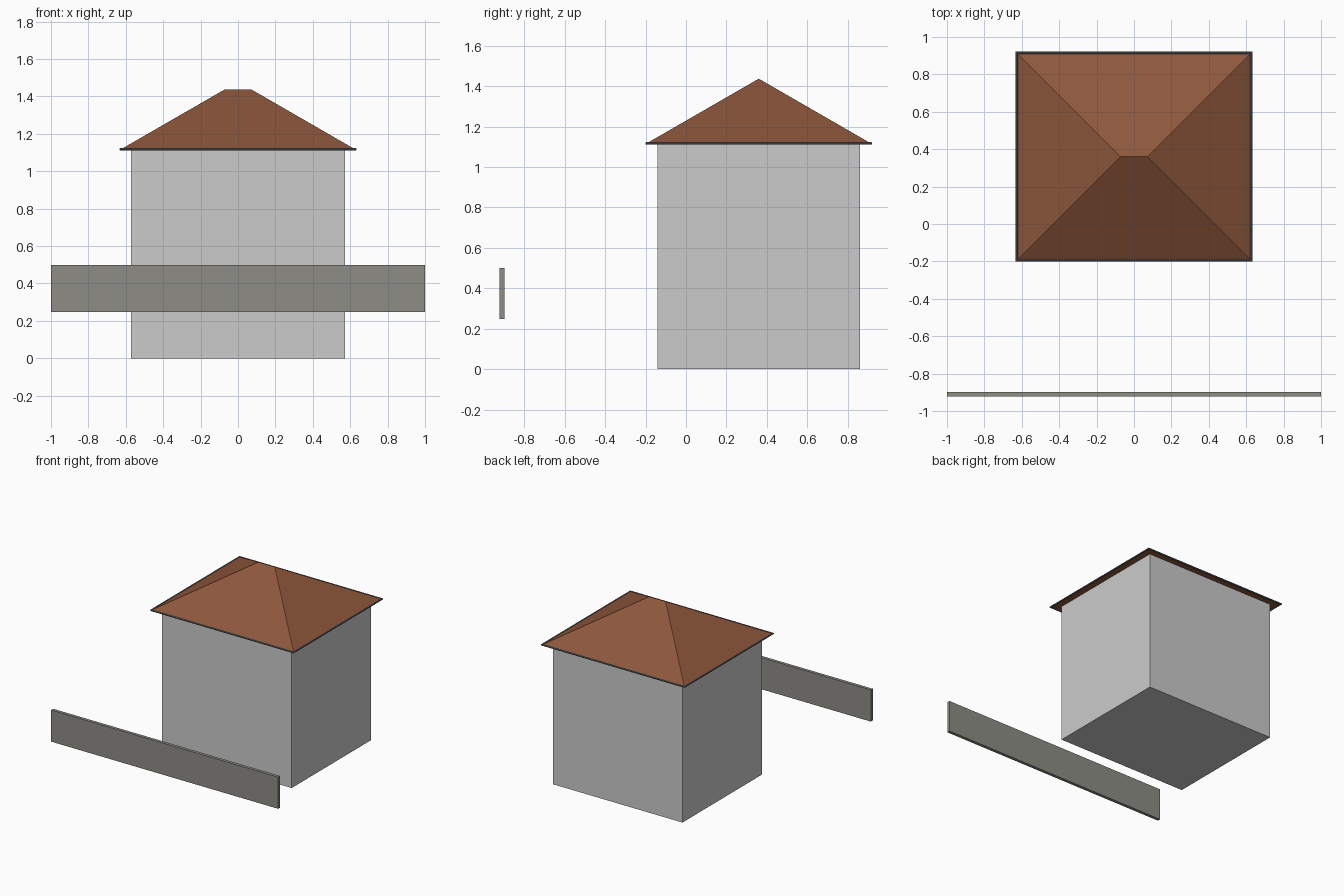
import bpy, bmesh, math

if "Cube" in bpy.data.objects:
    bpy.data.objects.remove(bpy.data.objects["Cube"])

CY = 0.36  # house centre in y


def material(name, rgb):
    m = bpy.data.materials.new(name)
    m.diffuse_color = (*rgb, 1)
    m.use_nodes = True
    m.node_tree.nodes["Principled BSDF"].inputs["Base Color"].default_value = m.diffuse_color
    return m


def mesh_object(name, verts, faces, mat=None):
    me = bpy.data.meshes.new(name)
    me.from_pydata(verts, [], faces)
    bm = bmesh.new()
    bm.from_mesh(me)
    bmesh.ops.recalc_face_normals(bm, faces=bm.faces)
    bm.to_mesh(me)
    bm.free()
    ob = bpy.data.objects.new(name, me)
    bpy.context.collection.objects.link(ob)
    if mat:
        me.materials.append(mat)
    return ob


def rect(hx, hy, z):
    return [(sx * hx, CY + sy * hy, z) for sx, sy in ((-1, -1), (1, -1), (1, 1), (-1, 1))]


def box(name, lo, hi, mat=None):
    c = [(lo[i] + hi[i]) / 2 for i in range(3)]
    bpy.ops.mesh.primitive_cube_add(size=1, location=c)
    ob = bpy.context.object
    ob.name = name
    ob.scale = [hi[i] - lo[i] for i in range(3)]
    if mat:
        ob.data.materials.append(mat)


brown = material("roof_tile", (0.27, 0.095, 0.045))
dark = material("gutter_metal", (0.13, 0.13, 0.13))
stone = material("fence_stone", (0.27, 0.265, 0.24))

# House walls
box("house_walls", (-0.571, CY - 0.5, 0), (0.571, CY + 0.5, 1.117))

# Hipped roof with a short ridge
ridge = [(-0.072, CY, 1.437), (0.072, CY, 1.437)]
mesh_object("hipped_roof", rect(0.627, 0.555, 1.117) + ridge,
            [(3, 2, 1, 0), (0, 1, 5, 4), (1, 2, 5), (2, 3, 4, 5), (3, 0, 4)], brown)

# Round gutter swept along the eaves
N, R = 8, 0.007
verts, faces = [], []
for i in range(N):
    a = math.tau * (i + 0.5) / N
    o = R * math.cos(a)
    verts += rect(0.627 + o, 0.555 + o, 1.117 + R * math.sin(a))
for i in range(N):
    j = (i + 1) % N
    for k in range(4):
        n = (k + 1) % 4
        faces.append((4 * i + k, 4 * i + n, 4 * j + n, 4 * j + k))
mesh_object("eaves_gutter", verts, faces, dark)

# Free-standing front rail
box("front_rail", (-1, -0.922, 0.248), (1, -0.897, 0.5), stone)
